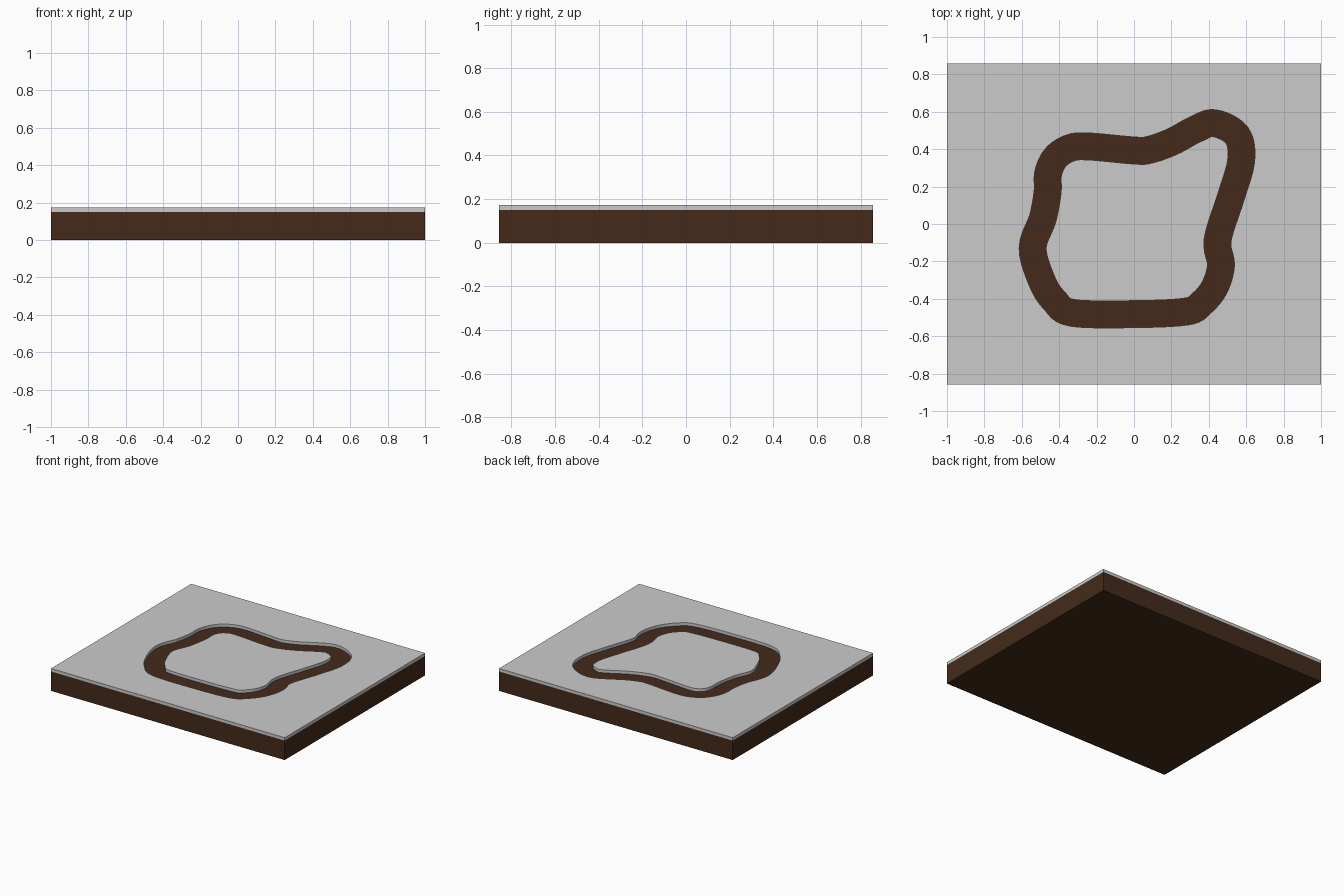
import bpy
from mathutils import Vector

if "Cube" in bpy.data.objects:
    bpy.data.objects.remove(bpy.data.objects["Cube"])

HX, HY = 1.0, 0.857          # half sizes of the slab
Z_BASE, Z_TOP = 0.15, 0.173  # soil top, surface top
HALF_TRACK = 0.072

brown = bpy.data.materials.new("brown")
brown.diffuse_color = (0.058, 0.023, 0.011, 1)
brown.use_nodes = True
brown.node_tree.nodes["Principled BSDF"].inputs["Base Color"].default_value = brown.diffuse_color

# Soil block
bpy.ops.mesh.primitive_cube_add(size=1, location=(0, 0, Z_BASE / 2))
base = bpy.context.object
base.name = "soil_base"
base.scale = (2 * HX, 2 * HY, Z_BASE)
bpy.ops.object.transform_apply(location=True, rotation=False, scale=True)
base.data.materials.append(brown)

# Centre line of the track, anticlockwise
PATH = [Vector(p) for p in (
    (0, .393), (-.25, .415), (-.345, .405), (-.42, .355), (-.459, .27), (-.462, .17),
    (-.488, .03), (-.542, -.13), (-.49, -.31), (-.425, -.41), (-.33, -.475), (0, -.482),
    (.28, -.468), (.36, -.425), (.43, -.34), (.465, -.22), (.447, -.085),
    (.52, .15), (.573, .34), (.55, .475), (.43, .539), (.33, .507),
    (.20, .438), (.08, .396))]


def smooth_loop(pts, steps=6):
    """Closed Catmull-Rom curve through the points."""
    out, n = [], len(pts)
    for i in range(n):
        a, b, c, d = (pts[(i + k) % n] for k in (-1, 0, 1, 2))
        for s in range(steps):
            t = s / steps
            out.append(0.5 * (2 * b + (c - a) * t + (2 * a - 5 * b + 4 * c - d) * t ** 2
                              + (3 * b - a - 3 * c + d) * t ** 3))
    return out


def offset(loop, dist):
    """Shift a closed loop sideways (positive is outward)."""
    out, n = [], len(loop)
    for i, p in enumerate(loop):
        t = (loop[(i + 1) % n] - loop[i - 1]).normalized()
        out.append(p + Vector((t.y, -t.x)) * dist)
    return out


line = smooth_loop(PATH)
rect = [Vector(p) for p in ((-HX, -HY), (HX, -HY), (HX, HY), (-HX, HY))]

# Surface layer: rectangle with the track channel cut out, island left inside
curve = bpy.data.curves.new("surface_layer", 'CURVE')
curve.dimensions = '2D'
curve.fill_mode = 'BOTH'
curve.extrude = (Z_TOP - Z_BASE) / 2
for loop in (rect, offset(line, HALF_TRACK), offset(line, -HALF_TRACK)):
    sp = curve.splines.new('POLY')
    sp.points.add(len(loop) - 1)
    for q, p in zip(sp.points, loop):
        q.co = (p.x, p.y, 0, 1)
    sp.use_cyclic_u = True
layer = bpy.data.objects.new("surface_layer", curve)
layer.location.z = (Z_BASE + Z_TOP) / 2
bpy.context.collection.objects.link(layer)
bpy.ops.object.select_all(action='DESELECT')
layer.select_set(True)
bpy.context.view_layer.objects.active = layer
bpy.ops.object.convert(target='MESH')
bpy.ops.object.shade_smooth_by_angle()
